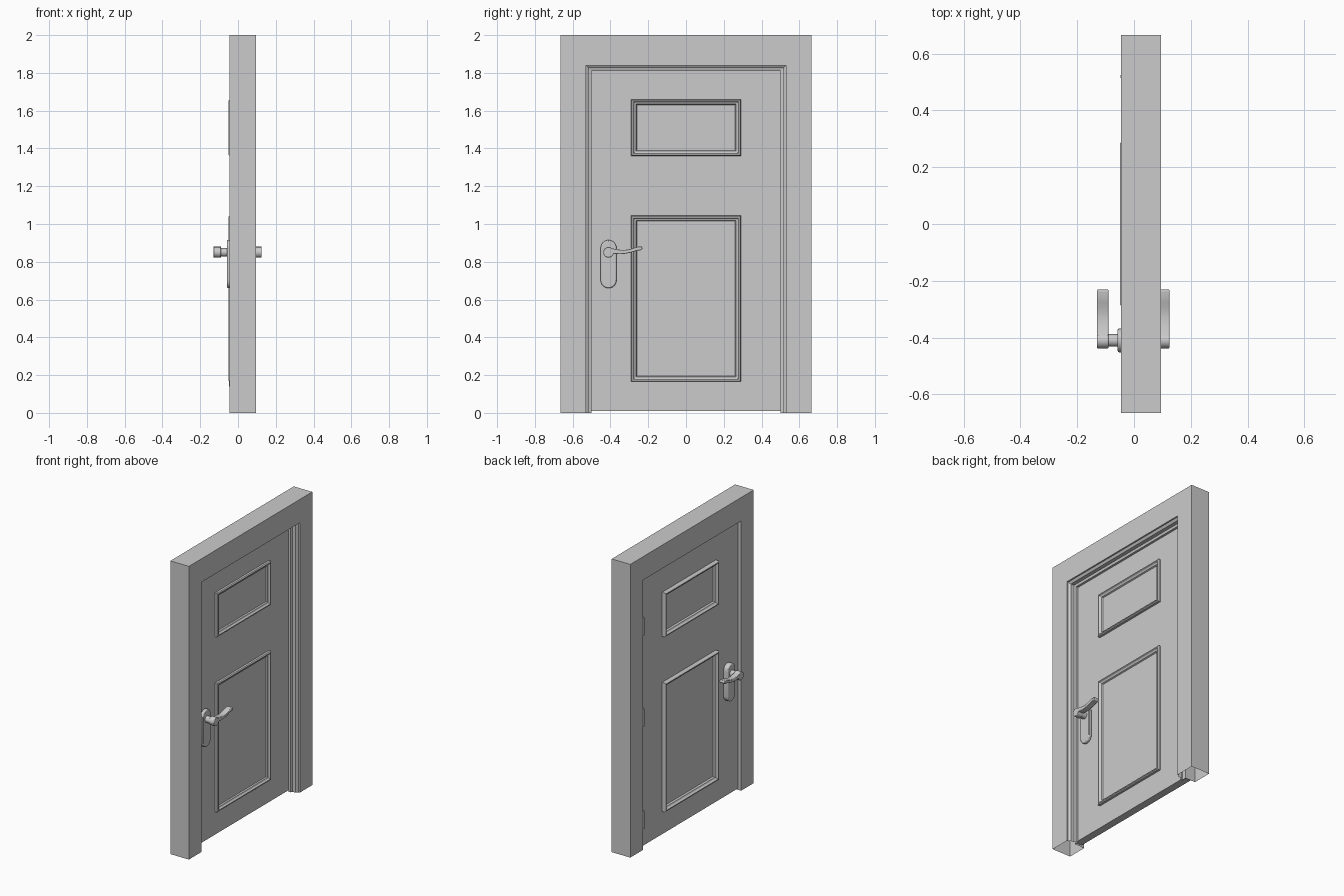
import bpy, bmesh, math
from mathutils import Matrix

if "Cube" in bpy.data.objects:
    bpy.data.objects.remove(bpy.data.objects["Cube"])

grey = bpy.data.materials.new("plain_grey")
grey.use_nodes = True
grey.diffuse_color = (0.6, 0.6, 0.6, 1)
grey.node_tree.nodes["Principled BSDF"].inputs["Base Color"].default_value = (0.6, 0.6, 0.6, 1)

DOOR_BACK, DOOR_FRONT = -0.022, 0.03
HANDLE_Y, HANDLE_Z = -0.41, 0.85


def finish(name, bm, smooth=False, bevel=0):
    bmesh.ops.recalc_face_normals(bm, faces=bm.faces)
    mesh = bpy.data.meshes.new(name)
    bm.to_mesh(mesh)
    bm.free()
    ob = bpy.data.objects.new(name, mesh)
    bpy.context.collection.objects.link(ob)
    mesh.materials.append(grey)
    if bevel:
        mod = ob.modifiers.new("soft_edges", "BEVEL")
        mod.width, mod.segments = bevel, 2
        mod.limit_method = "ANGLE"
    if smooth:
        bpy.ops.object.select_all(action="DESELECT")
        ob.select_set(True)
        bpy.context.view_layer.objects.active = ob
        bpy.ops.object.shade_smooth_by_angle(angle=math.radians(35))
    return ob


def sweep(name, stations, closed):
    """Bridge matching closed profiles into a moulding."""
    bm = bmesh.new()
    rings = [[bm.verts.new(p) for p in st] for st in stations]
    pairs = list(zip(rings, rings[1:]))
    if closed:
        pairs.append((rings[-1], rings[0]))
    for a, b in pairs:
        n = len(a)
        for i in range(n):
            j = (i + 1) % n
            bm.faces.new((a[i], a[j], b[j], b[i]))
    return finish(name, bm)


def extrude_x(name, outline, x0, x1, bevel=0):
    """Extrude a (y, z) outline from x0 to x1."""
    bm = bmesh.new()
    face = bm.faces.new([bm.verts.new((x0, y, z)) for y, z in outline])
    out = bmesh.ops.extrude_face_region(bm, geom=[face])
    moved = [v for v in out["geom"] if isinstance(v, bmesh.types.BMVert)]
    bmesh.ops.translate(bm, verts=moved, vec=(x1 - x0, 0, 0))
    return finish(name, bm, True, bevel)


def cylinder(name, radius, length, centre, axis, bevel=0):
    bm = bmesh.new()
    turn = Matrix.Rotation(math.pi / 2, 4, "Y") if axis == "x" else Matrix()
    bmesh.ops.create_cone(bm, cap_ends=True, segments=24, radius1=radius, radius2=radius,
                          depth=length, matrix=Matrix.Translation(centre) @ turn)
    return finish(name, bm, True, bevel)


# Door frame: jamb section of (x, half width), with a stepped stop, open at the feet
section = [(-0.045, 0.665), (0.095, 0.665), (0.095, 0.53), (0.085, 0.53), (0.075, 0.515),
           (0.05, 0.515), (0.045, 0.5), (DOOR_FRONT, 0.5), (DOOR_FRONT, 0.53), (-0.045, 0.53)]


def head(w):
    return 2 if w > 0.6 else w + 1.31


sweep("door_frame", [[(x, s * w, head(w) if up else 0) for x, w in section]
                     for s, up in ((-1, 0), (-1, 1), (1, 1), (1, 0))], False)

# Door leaf
leaf = [(-0.527, 0.01), (0.527, 0.01), (0.527, 1.836), (-0.527, 1.836)]
extrude_x("door_leaf", leaf, DOOR_BACK, DOOR_FRONT)

# Moulding section: inset from the outer edge, share of the full height
bead = [(0, 0), (0, 0.7), (0.005, 1), (0.012, 1), (0.018, 0.6), (0.026, 0.45), (0.03, 0)]
panels = {"upper": (1.36, 1.66), "lower": (0.165, 1.045)}
sides = {"front": (1, DOOR_FRONT, 0.02), "back": (-1, DOOR_BACK, 0.027)}

for side, (s, face, height) in sides.items():
    # Panel mouldings
    for level, (z0, z1) in panels.items():
        corners = [(-1, z0, 1), (1, z0, 1), (1, z1, -1), (-1, z1, -1)]
        sweep(f"{level}_panel_moulding_{side}",
              [[(face + s * h * height, c * (0.29 - d), z + k * d) for d, h in bead]
               for c, z, k in corners], True)

    # Rounded handle plate
    plate = []
    for i in range(26):
        a = math.pi * (i if i < 13 else i - 1) / 12
        zc = 0.873 if i < 13 else 0.702
        plate.append((HANDLE_Y + 0.042 * math.cos(a), zc + 0.042 * math.sin(a)))
    outer = -0.0025 + s * 0.0555
    extrude_x(f"handle_plate_{side}", plate, face, outer, 0.006)

    # Neck, hub and curved lever
    tip = -0.0025 + s * 0.1275
    inner = tip - s * 0.04
    cylinder(f"handle_neck_{side}", 0.022, abs(inner - outer) + 0.01,
             ((inner + outer) / 2, HANDLE_Y, HANDLE_Z), "x")
    cylinder(f"handle_hub_{side}", 0.028, 0.04,
             ((inner + tip) / 2, HANDLE_Y, HANDLE_Z), "x", 0.003)
    upper, lower = [], []
    for i in range(13):
        t = i / 12
        y = HANDLE_Y + 0.01 + 0.165 * t
        z = 0.86 - 0.01 * math.sin(math.pi * min(t * 1.2, 1)) + 0.012 * t * t
        half = 0.014 - 0.004 * min(t * 2, 1)
        upper.append((y, z + half))
        lower.append((y, z - half))
    nose = [(upper[-1][0] + 0.005, (upper[-1][1] + lower[-1][1]) / 2)]
    extrude_x(f"handle_lever_{side}", lower + nose + upper[::-1], inner, tip, 0.003)

# Hinge knuckles
for level, z in (("lower", 0.2), ("middle", 0.9), ("upper", 1.52)):
    cylinder(f"{level}_hinge", 0.01, 0.12, (-0.038, 0.519, z), "z")
